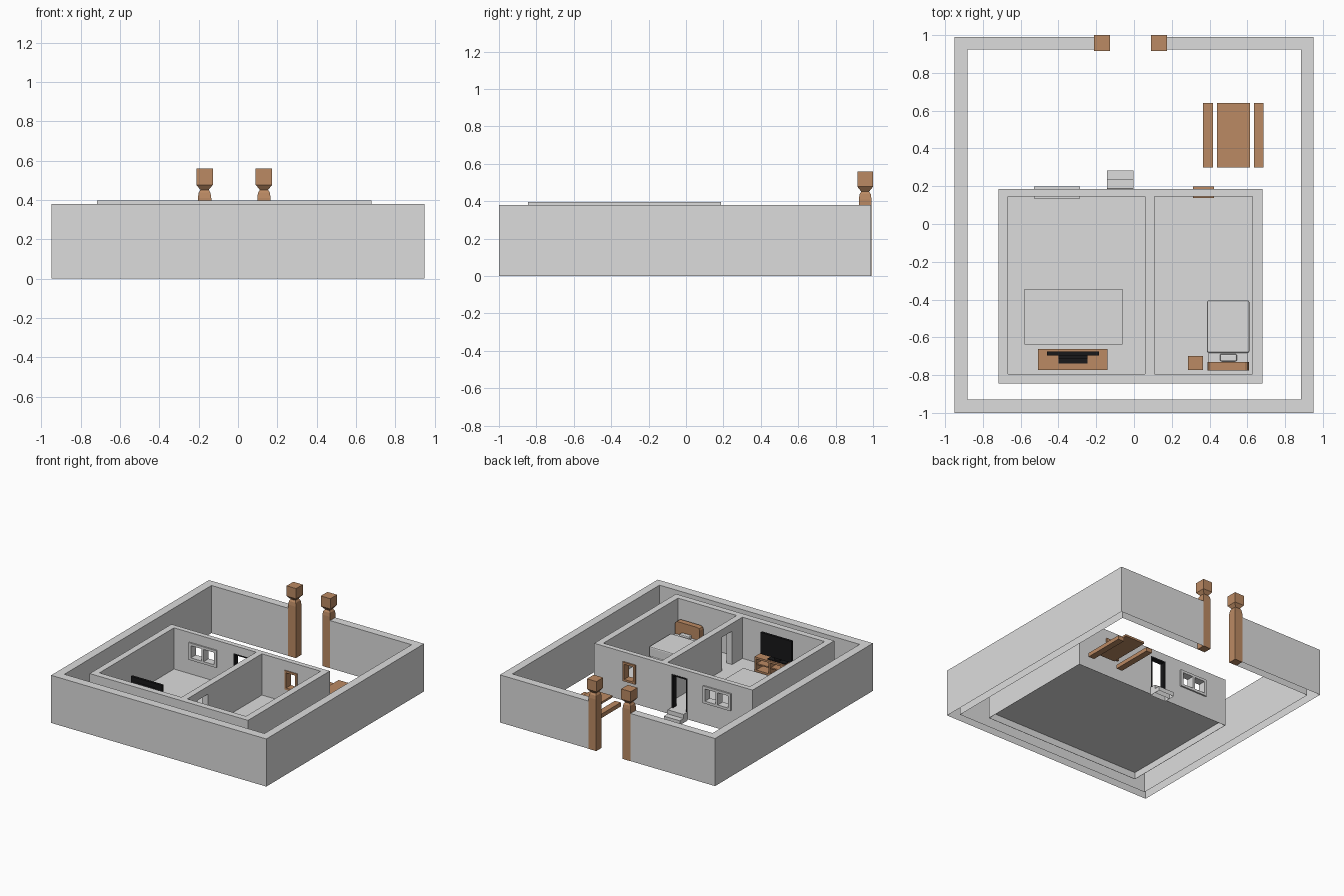
import bpy, bmesh
from mathutils import Matrix

if "Cube" in bpy.data.objects:
    bpy.data.objects.remove(bpy.data.objects["Cube"])


def material(name, rgb):
    m = bpy.data.materials.new(name)
    m.diffuse_color = (*rgb, 1)
    m.use_nodes = True
    m.node_tree.nodes["Principled BSDF"].inputs["Base Color"].default_value = m.diffuse_color
    return m


GREY = material("plain grey", (0.72, 0.72, 0.72))
WOOD = material("brown wood", (0.5, 0.255, 0.125))
BLACK = material("near black", (0.009, 0.009, 0.01))


def finish(name, bm, mat):
    bmesh.ops.recalc_face_normals(bm, faces=bm.faces)
    me = bpy.data.meshes.new(name)
    bm.to_mesh(me)
    bm.free()
    me.materials.append(mat)
    ob = bpy.data.objects.new(name, me)
    bpy.context.collection.objects.link(ob)
    return ob


def boxes(name, mat, *ranges, bevel=0):
    """One object from boxes given as (x0, x1, y0, y1, z0, z1)."""
    bm = bmesh.new()
    for x0, x1, y0, y1, z0, z1 in ranges:
        m = Matrix.Translation(((x0 + x1) / 2, (y0 + y1) / 2, (z0 + z1) / 2))
        m = m @ Matrix.Diagonal((x1 - x0, y1 - y0, z1 - z0, 1))
        bmesh.ops.create_cube(bm, size=1, matrix=m)
    if bevel:
        bmesh.ops.bevel(bm, geom=bm.edges[:], offset=bevel, segments=2,
                        affect='EDGES', profile=0.5)
    return finish(name, bm, mat)


def prism(name, mat, points, direction):
    """Extrude a flat outline along a direction."""
    bm = bmesh.new()
    f = bm.faces.new([bm.verts.new(p) for p in points])
    r = bmesh.ops.extrude_face_region(bm, geom=[f], use_keep_orig=True)
    vs = [g for g in r["geom"] if isinstance(g, bmesh.types.BMVert)]
    bmesh.ops.translate(bm, verts=vs, vec=direction)
    return finish(name, bm, mat)


def open_bottom(ob):
    """Remove the lowest downward faces, leaving a hollow shell."""
    bm = bmesh.new()
    bm.from_mesh(ob.data)
    low = min(v.co.z for v in bm.verts) + 1e-4
    bmesh.ops.delete(bm, geom=[f for f in bm.faces if all(v.co.z < low for v in f.verts)],
                     context='FACES')
    bm.to_mesh(ob.data)
    bm.free()


def cut(target, *ranges):
    """Subtract boxes from the target, one at a time."""
    for rng in ranges:
        c = boxes("cutter", GREY, rng)
        c.hide_render = True
        mod = target.modifiers.new("cut", 'BOOLEAN')
        mod.operation, mod.solver, mod.object = 'DIFFERENCE', 'EXACT', c
        bpy.context.view_layer.objects.active = target
        bpy.ops.object.modifier_apply(modifier=mod.name)
        bpy.data.objects.remove(c)


def frame(name, mat, x0, x1, y0, y1, z0, z1, t, bottom=True, mullion=False):
    """Rectangular frame in the xz plane."""
    zb = z0 + t if bottom else z0
    parts = [(x0, x0 + t, y0, y1, zb, z1 - t), (x1 - t, x1, y0, y1, zb, z1 - t),
             (x0, x1, y0, y1, z1 - t, z1)]
    if bottom:
        parts.append((x0, x1, y0, y1, z0, zb))
    if mullion:
        xm = (x0 + x1) / 2
        parts.append((xm - t / 2, xm + t / 2, y0, y1, zb, z1 - t))
    return boxes(name, mat, *parts)


FLOOR = 0.068

# Yard wall: open ring with a gateway at the back
outline = [(-.17, .99), (-.95, .99), (-.95, -1), (.95, -1), (.95, .99), (.13, .99),
           (.13, .925), (.885, .925), (.885, -.93), (-.882, -.93), (-.882, .925), (-.17, .925)]
open_bottom(prism("yard_wall", GREY, [(x, y, 0) for x, y in outline], (0, 0, .38)))

# Gate posts: square turned profile (height, half width)
post = [(0, .034), (.41, .034), (.438, .03), (.452, .021), (.478, .042), (.56, .042)]
for side, cx in (("left", -.17), ("right", .132)):
    bm = bmesh.new()
    rings = [[bm.verts.new((cx + sx * h, .958 + sy * h, z))
              for sx, sy in ((-1, -1), (1, -1), (1, 1), (-1, 1))] for z, h in post]
    for a, b in zip(rings, rings[1:]):
        for i in range(4):
            bm.faces.new((a[i], a[(i + 1) % 4], b[(i + 1) % 4], b[i]))
    bm.faces.new(rings[0])
    bm.faces.new(rings[-1])
    finish(side + "_gate_post", bm, WOOD)

# House: two rooms, front door, inner door, two windows, thin floor with a hollow below
house = boxes("house_walls_and_floor", GREY, (-.718, .68, -.845, .186, .01, .397))
cut(house,
    (-.667, .058, -.795, .146, FLOOR, .5),
    (.109, .627, -.795, .146, FLOOR, .5),
    (-.143, -.005, .1, .3, FLOOR, .335),
    (.03, .13, -.665, -.535, FLOOR, .335),
    (-.52, -.296, .1, .3, .19, .315),
    (.32, .415, .1, .3, .18, .315),
    (-.716, .678, -.843, .184, -.1, FLOOR - .003))

# Door and window frames
frame("door_frame", BLACK, -.143, -.005, .147, .188, FLOOR, .335, .012, bottom=False)
frame("double_window_frame", GREY, -.53, -.286, .135, .198, .183, .32, .02, mullion=True)
frame("single_window_frame", WOOD, .312, .423, .138, .198, .17, .322, .016)

# Door steps
open_bottom(boxes("door_steps", GREY, (-.143, -.003, .186, .236, 0, FLOOR),
                  (-.143, -.003, .236, .282, 0, .035)))

# Living room: rug, media cabinet, screen
boxes("rug", GREY, (-.58, -.06, -.637, -.344, FLOOR, FLOOR + .015))
x0, x1, y0, y1, top = -.508, -.14, -.773, -.663, .185
xm = (x0 + x1) / 2
boxes("media_cabinet", WOOD,
      (x0, x1, y0, y1, top - .015, top), (x0, x1, y0, y1, FLOOR, FLOOR + .015),
      (x0, x0 + .015, y0, y1, FLOOR + .015, top - .015),
      (x1 - .015, x1, y0, y1, FLOOR + .015, top - .015),
      (xm - .06, xm - .045, y0, y1, FLOOR + .015, top - .015),
      (xm + .045, xm + .06, y0, y1, FLOOR + .015, top - .015),
      (x0 + .015, x1 - .015, y0, y0 + .01, FLOOR + .015, top - .015),
      (x0 + .015, x1 - .015, y0 + .01, y1 - .01, .122, .132))
boxes("screen", BLACK, (-.46, -.185, -.695, -.675, .215, .387),
      (-.40, -.245, -.715, -.695, .225, .35),
      (-.345, -.3, -.71, -.69, .19, .225), (-.4, -.245, -.738, -.678, top, .192))

# Bed: base, cover, pillow, headboard with clipped corners
boxes("mattress", GREY, (.395, .602, -.73, -.415, FLOOR, .145))
boxes("bed_cover", GREY, (.386, .611, -.682, -.405, .085, .165), bevel=.009)
boxes("pillow", GREY, (.455, .545, -.727, -.688, .145, .173), bevel=.008)
hb = [(.39, FLOOR), (.608, FLOOR), (.608, .225), (.602, .238), (.588, .245),
      (.41, .245), (.396, .238), (.39, .225)]
prism("headboard", WOOD, [(x, -.775, z) for x, z in hb], (0, .045, 0))

# Bedside cabinet
boxes("bedside_cabinet", WOOD, (.286, .364, -.773, -.698, FLOOR, .15))

# Yard table with a separate bench on each long side
boxes("yard_table_top", WOOD, (.44, .615, .3, .64, .072, .088))
for side, a, b in (("left", .366, .417), ("right", .635, .686)):
    boxes(side + "_bench", WOOD, (a, b, .3, .64, .02, .052))
